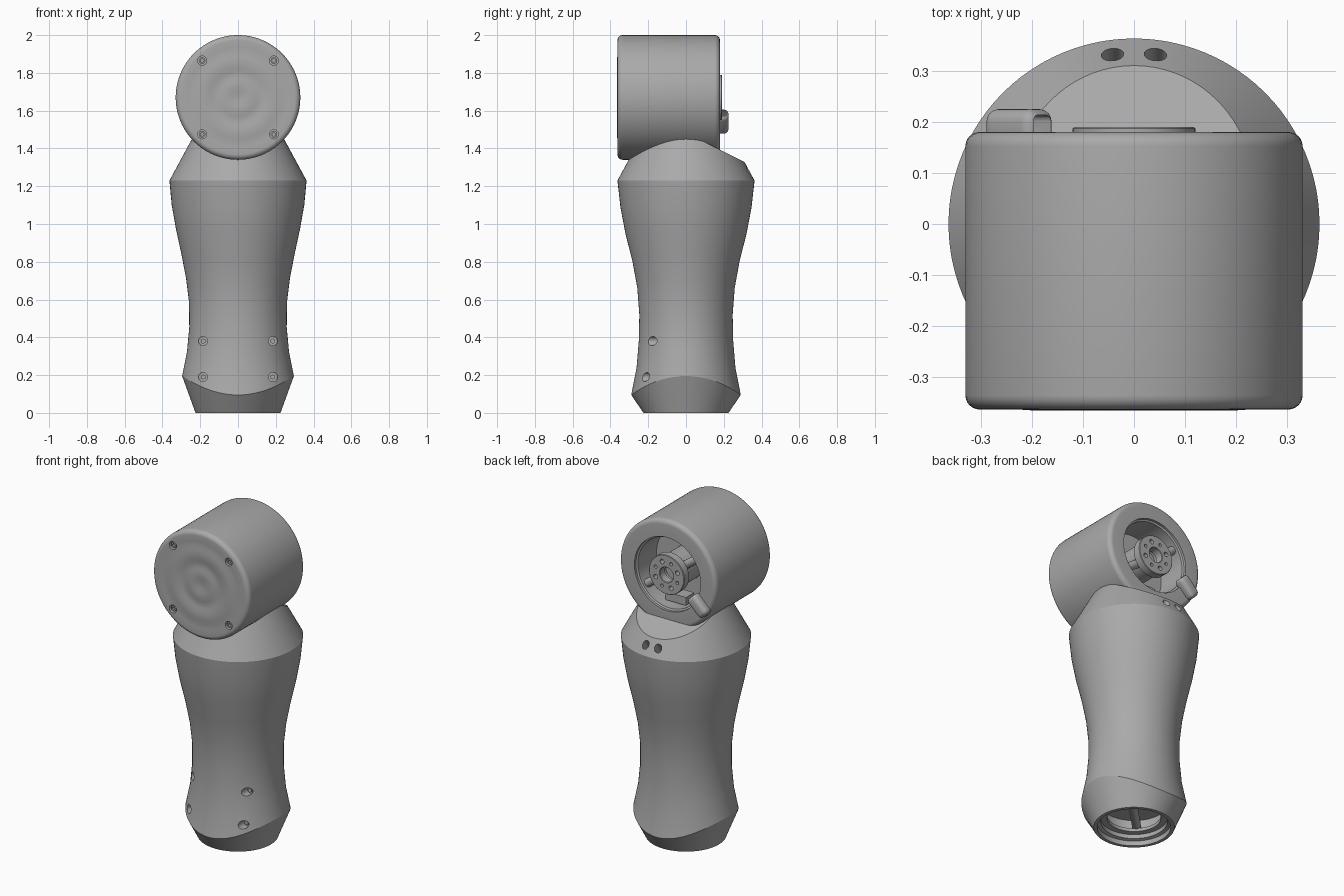
import bpy, bmesh
from math import cos, sin, pi, radians
from mathutils import Vector, Matrix

old = bpy.data.objects.get("Cube")
if old:
    bpy.data.objects.remove(old, do_unlink=True)

grey = bpy.data.materials.new("satin grey")
grey.use_nodes = True
colour = (0.4, 0.4, 0.4, 1)
grey.diffuse_color = colour
grey.node_tree.nodes["Principled BSDF"].inputs["Base Color"].default_value = colour

AXIS_Z = 1.67      # height of the drum axis
DRUM_R = 0.33
SEGS = 96


def finish(name, bm):
    bmesh.ops.recalc_face_normals(bm, faces=bm.faces)
    mesh = bpy.data.meshes.new(name)
    bm.to_mesh(mesh)
    bm.free()
    mesh.materials.append(grey)
    ob = bpy.data.objects.new(name, mesh)
    bpy.context.collection.objects.link(ob)
    return ob


def smooth(ob, angle=30):
    bpy.ops.object.select_all(action='DESELECT')
    ob.select_set(True)
    bpy.context.view_layer.objects.active = ob
    bpy.ops.object.shade_smooth_by_angle(angle=radians(angle))


def loft(rings, closed=False):
    """Skin a stack of equal rings; cap the ends or join them to each other."""
    bm = bmesh.new()
    rows = [[bm.verts.new(p) for p in ring] for ring in rings]
    n = len(rows[0])
    pairs = list(zip(rows, rows[1:]))
    if closed:
        pairs.append((rows[-1], rows[0]))
    for low, high in pairs:
        for i in range(n):
            j = (i + 1) % n
            bm.faces.new((low[i], low[j], high[j], high[i]))
    if not closed:
        bm.faces.new(rows[0])
        bm.faces.new(rows[-1])
    return bm


def lathe_y(profile, cx=0, cz=AXIS_Z, segs=SEGS, closed=False):
    """Revolve (radius, y) points about a line parallel to y."""
    angles = [2 * pi * i / segs for i in range(segs)]
    return loft([[(cx + r * cos(a), y, cz + r * sin(a)) for a in angles]
                 for r, y in profile], closed)


def rod(name, start, end, radius, segs=24):
    start, end = Vector(start), Vector(end)
    axis = end - start
    bm = bmesh.new()
    place = Matrix.Translation((start + end) / 2) @ axis.to_track_quat('Z', 'Y').to_matrix().to_4x4()
    bmesh.ops.create_cone(bm, cap_ends=True, segments=segs, radius1=radius,
                          radius2=radius, depth=axis.length, matrix=place)
    return finish(name, bm)


def box(name, size, place, bevel=0.0):
    bm = bmesh.new()
    bmesh.ops.create_cube(bm, size=1, matrix=Matrix.Diagonal((*size, 1)))
    if bevel:
        bmesh.ops.bevel(bm, geom=bm.edges[:], offset=bevel, segments=5,
                        profile=0.5, affect='EDGES')
    bm.transform(place)
    return finish(name, bm)


def cut(ob, cutters):
    """Subtract each cutter and remove it."""
    bpy.context.view_layer.objects.active = ob
    for cutter in cutters:
        cutter.hide_render = True
        mod = ob.modifiers.new("cut", 'BOOLEAN')
        mod.operation = 'DIFFERENCE'
        mod.solver = 'EXACT'
        mod.object = cutter
        bpy.ops.object.modifier_apply(modifier=mod.name)
        bpy.data.objects.remove(cutter, do_unlink=True)


# Arm body: waisted loft with a wavy lower crease and a hollow foot
width = [.296, .27, .258, .259, .275, .300, .328, .351, .363]
depth = [.290, .262, .25, .247, .258, .284, .32, .347, .363]
angles = [2 * pi * i / SEGS for i in range(SEGS)]


def circle(r, z):
    return [(r * cos(a), r * sin(a), z) for a in angles]


rings = [circle(r, z) for r, z in ((.185, .15), (.185, .035), (.205, .03), (.205, 0), (.225, 0))]
for i, (rx, ry) in enumerate(zip(width, depth)):
    ring = []
    for a in angles:
        r = rx * cos(a) ** 2 + ry * sin(a) ** 2
        crease = .145 + .05 * cos(2 * a)
        ring.append((r * cos(a), r * sin(a), crease + (1.23 - crease) * i / 8))
    rings.append(ring)
rings.append(circle(.243, 1.452))
bm = loft(rings)

# Sloping flat behind the drum
flat = bmesh.ops.bisect_plane(bm, geom=bm.verts[:] + bm.edges[:] + bm.faces[:],
                              plane_co=(0, .18, 1.393), plane_no=(0, .5, 1), clear_outer=True)
bmesh.ops.holes_fill(bm, edges=[e for e in bm.edges if e.is_boundary], sides=0)
body = finish("arm_body", bm)

# Screw holes low on the front, two service holes high on the back
cutters = []
for side in (-1, 1):
    for z, y in ((.38, -.14), (.19, -.17)):
        cutters.append(rod("hole", (side * .185, -.4, z), (side * .185, y, z), .024))
        rod("body_screw", (side * .185, y - .012, z), (side * .185, y + .01, z), .014, 6)
    cutters.append(rod("hole", (side * .042, .37, 1.345), (side * .042, .28, 1.20), .022))
cut(body, cutters)
smooth(body)

# Foot interior: flange ring and a diagonal brace
bm = loft([circle(r, z) for r, z in ((.19, .06), (.19, .08), (.15, .08), (.15, .06))], closed=True)
smooth(finish("foot_flange", bm))
smooth(rod("foot_brace", (-.13, -.13, .1), (.13, .13, .1), .025))

# Drum shell: rounded edges, deep opening at the back
edge = .028
front = [(DRUM_R - edge + edge * sin(t * pi / 12), -.335 - edge * cos(t * pi / 12)) for t in range(7)]
back = [(DRUM_R - edge + edge * cos(t * pi / 12), .18 - edge + edge * sin(t * pi / 12)) for t in range(7)]
cavity = [(.225, .18), (.225, .165), (.215, .16), (.215, -.02), (.01, -.02)]
# Front face: shallow concentric ripples, (radius, relief)
ripples = [(.004, -.357), (.02, -.358), (.05, -.362), (.075, -.363), (.10, -.359), (.12, -.357),
           (.14, -.359), (.165, -.364), (.19, -.365), (.215, -.364), (.24, -.360), (.265, -.361)]
drum = finish("drum_housing", lathe_y(ripples + front + back + cavity))

cutters = []
for sx in (-1, 1):
    for sz in (-1, 1):
        x, z = sx * .19, AXIS_Z + sz * .195
        cutters.append(rod("hole", (x, -.4, z), (x, -.335, z), .024))
        smooth(finish("drum_screw", lathe_y([(.017, -.33), (.017, -.353), (.009, -.353), (.009, -.34)], x, z, 24)))
cut(drum, cutters)
smooth(drum)

# Output hub: drilled flange on a motor body
hub = finish("output_hub", lathe_y([(.045, .14), (.118, .14), (.12, .143), (.12, .187),
                                   (.117, .19), (.048, .19), (.045, .187)], closed=True))
cutters = []
for i in range(8):
    a = 2 * pi * i / 8 + pi / 8
    x, z = .08 * cos(a), AXIS_Z + .08 * sin(a)
    cutters.append(rod("hole", (x, .16, z), (x, .22, z), .014 if i % 2 else .01, 16))
cut(hub, cutters)
smooth(hub)
smooth(finish("motor_body", lathe_y([(.1, -.03), (.1, .142), (.06, .142), (.06, .11)])))

# Radial supports inside the opening
for angle in (145, 325):
    c, s = cos(radians(angle)), sin(radians(angle))
    smooth(rod("hub_support", (.08 * c, .12, AXIS_Z + .08 * s), (.22 * c, .12, AXIS_Z + .22 * s), .025))
box("lower_bracket", (.14, .08, .05), Matrix.Translation((0, .06, AXIS_Z - .18)))

# Cable guide: hollow rounded hood, open toward the hub
place = Matrix.Translation((-.225, .19, 1.542)) @ Matrix.Rotation(radians(-45), 4, 'Y')
guide = box("cable_guide", (.135, .07, .075), place, .025)
cut(guide, [box("guide_bore", (.12, .05, .048), place @ Matrix.Translation((.045, -.002, 0)), .012)])
smooth(guide, 40)
